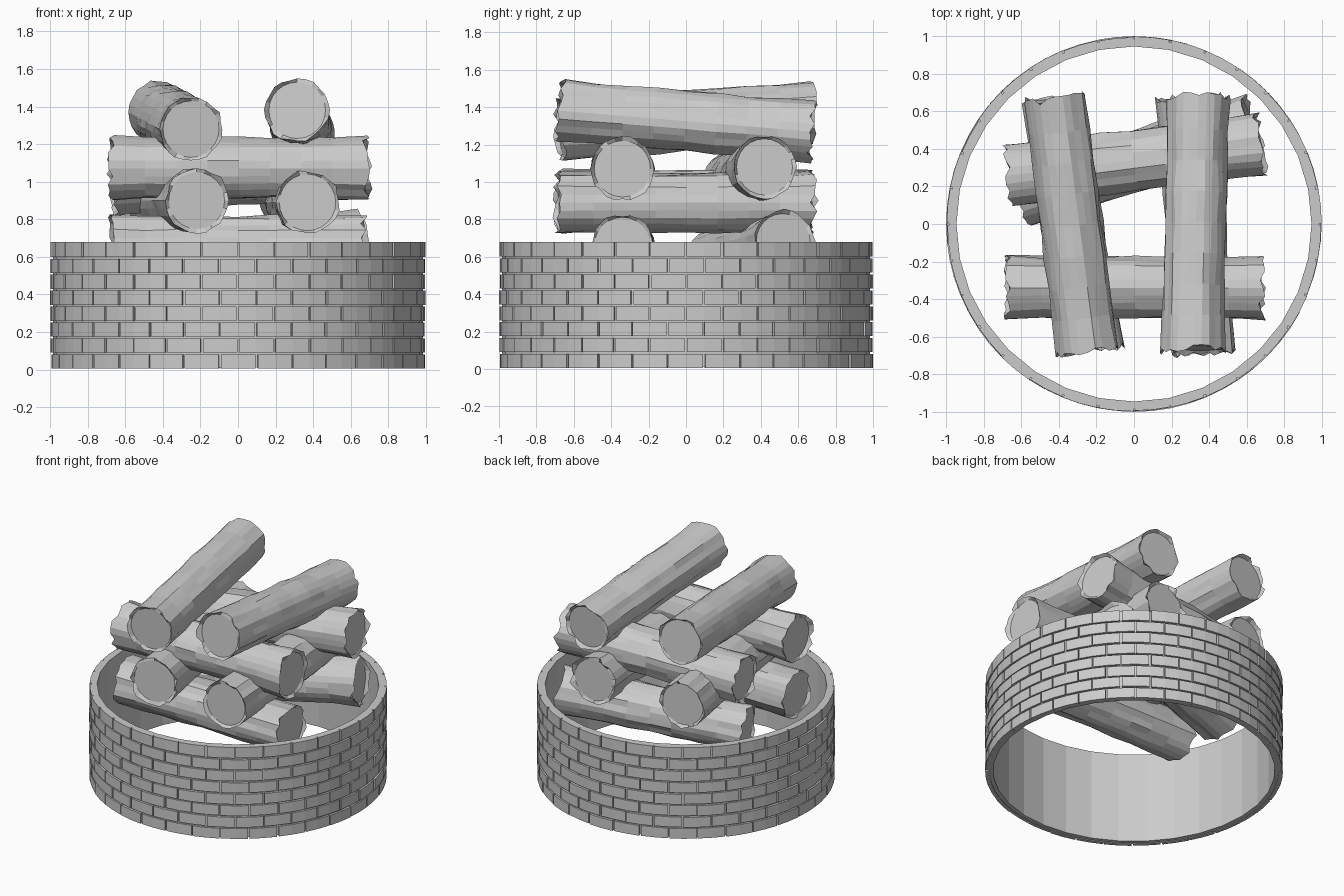
import bpy, bmesh, math, random
from mathutils import Vector

if "Cube" in bpy.data.objects:
    bpy.data.objects.remove(bpy.data.objects["Cube"])

random.seed(7)


def finish(bm, name):
    bmesh.ops.recalc_face_normals(bm, faces=bm.faces[:])
    me = bpy.data.meshes.new(name)
    bm.to_mesh(me)
    bm.free()
    ob = bpy.data.objects.new(name, me)
    bpy.context.collection.objects.link(ob)
    return ob


def polar(r, a, z):
    return Vector((r * math.cos(a), r * math.sin(a), z))


# Backing wall: open 32-sided tube that carries the bricks
H, N = 0.68, 32
bm = bmesh.new()
profile = [(0.945, 0.01), (0.984, 0.01), (0.984, H), (0.945, H)]
rings = [[bm.verts.new(polar(r, 2 * math.pi * i / N, z)) for r, z in profile] for i in range(N)]
for i in range(N):
    a, b = rings[i], rings[(i + 1) % N]
    for j in range(4):
        k = (j + 1) % 4
        bm.faces.new((a[j], b[j], b[k], a[k]))
finish(bm, "stone_ring_wall")

# Brick courses: slightly uneven curved blocks in running bond
ROWS, step = 8, 2 * math.pi / N
row_h = H / ROWS
bm = bmesh.new()
for row in range(ROWS):
    z0 = row * row_h + 0.005
    z1 = (row + 1) * row_h - (0.005 if row < ROWS - 1 else 0)
    for i in range(N):
        mid = (i + 0.5 * (row % 2) + random.uniform(-0.02, 0.02)) * step
        half = step * 0.5 - 0.005
        r = 0.997 + random.uniform(-0.004, 0.003)
        cols = []
        for t in (-1, 0, 1):
            a = mid + t * half
            cols.append([bm.verts.new(polar(*p)) for p in
                         ((0.97, a, z0), (r, a, z0), (r, a, z1), (0.97, a, z1))])
        for c, d in zip(cols, cols[1:]):
            for j in range(4):
                k = (j + 1) % 4
                bm.faces.new((c[j], d[j], d[k], c[k]))
        bm.faces.new(cols[0])
        bm.faces.new(cols[-1])
finish(bm, "ring_bricks")


# Log: faceted bark tube with ragged ends and flat cut faces
def log(name, p0, p1, radius=0.162, sides=24, bands=8):
    p0, p1 = Vector(p0), Vector(p1)
    axis = (p1 - p0).normalized()
    u = axis.cross(Vector((0, 0, 1))).normalized()
    v = u.cross(axis)
    ridge = [random.uniform(-0.006, 0.006) for _ in range(sides)]
    bm = bmesh.new()

    def ring(centre, rad, jitter=0.0, ragged=0.0):
        out = []
        for i in range(sides):
            a = 2 * math.pi * i / sides
            r = rad + (ridge[i] + random.uniform(-jitter, jitter) if jitter else 0)
            out.append(bm.verts.new(centre + (u * math.cos(a) + v * math.sin(a)) * r
                                    + axis * ragged * random.uniform(-0.2, 1)))
        return out

    loops = [ring(p0, radius * 0.93)]
    for b in range(bands + 1):
        swell = radius + random.uniform(-0.004, 0.004) + (0.006 if b in (0, bands) else 0)
        rag = -0.035 if b == 0 else 0.035 if b == bands else 0
        loops.append(ring(p0.lerp(p1, b / bands), swell, 0.006, rag))
    loops.append(ring(p1, radius * 0.93))
    for a, b in zip(loops, loops[1:]):
        for i in range(sides):
            k = (i + 1) % sides
            bm.faces.new((a[i], a[k], b[k], b[i]))
    bm.faces.new(loops[0])
    bm.faces.new(loops[-1])
    finish(bm, name)


# Four crossed layers of two logs, bottom to top
stack = [
    ("log_layer1_front", (-0.66, -0.33, 0.66), (0.66, -0.34, 0.66)),
    ("log_layer1_back", (-0.60, 0.15, 0.58), (0.62, 0.52, 0.68)),
    ("log_layer2_left", (-0.22, -0.66, 0.90), (-0.43, 0.65, 0.90)),
    ("log_layer2_right", (0.37, -0.67, 0.89), (0.29, 0.66, 0.89)),
    ("log_layer3_front", (-0.66, -0.34, 1.07), (0.67, -0.34, 1.07)),
    ("log_layer3_back", (-0.65, 0.26, 1.00), (0.66, 0.42, 1.08)),
    ("log_layer4_left", (-0.25, -0.66, 1.28), (-0.42, 0.66, 1.37)),
    ("log_layer4_right", (0.315, -0.66, 1.38), (0.345, 0.66, 1.27)),
]
for name, a, b in stack:
    log(name, a, b)
